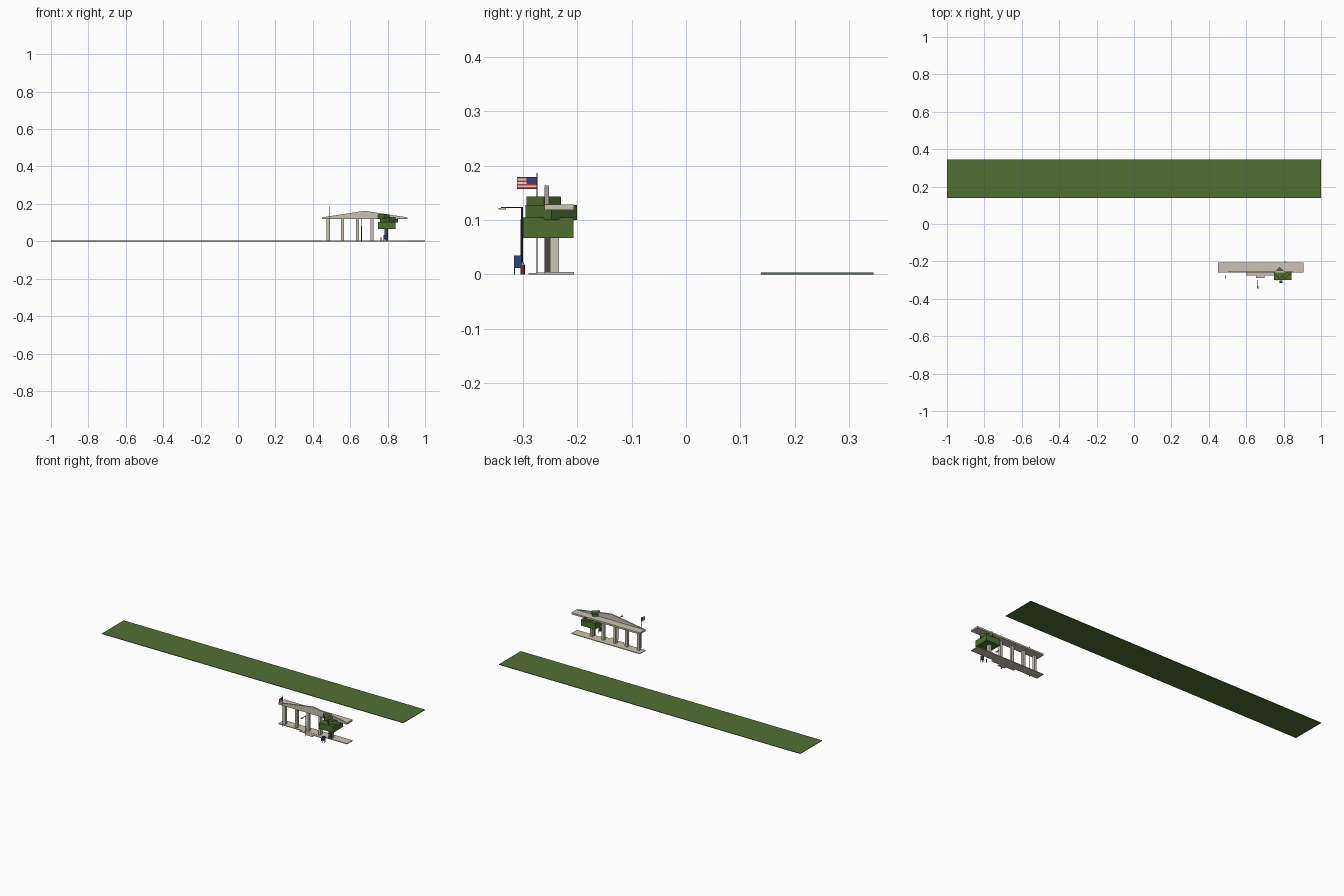
import bpy, bmesh, math
from mathutils import Matrix, Vector

if "Cube" in bpy.data.objects:
    bpy.data.objects.remove(bpy.data.objects["Cube"])


def mat(name, rgb):
    m = bpy.data.materials.new(name)
    m.diffuse_color = (*rgb, 1)
    m.use_nodes = True
    m.node_tree.nodes["Principled BSDF"].inputs["Base Color"].default_value = m.diffuse_color
    return m


GRASS = mat("grass green", (0.085, 0.16, 0.036))
LEAF = mat("leaf green", (0.08, 0.155, 0.03))
STONE = mat("pale stone", (0.6, 0.55, 0.45))
BARK = mat("dark bark", (0.07, 0.055, 0.045))
METAL = mat("dark metal", (0.04, 0.045, 0.05))
RED = mat("red", (0.5, 0.04, 0.025))
WHITE = mat("white", (0.75, 0.73, 0.7))
BLUE = mat("navy blue", (0.03, 0.055, 0.2))


def finish(name, bm, m):
    bmesh.ops.recalc_face_normals(bm, faces=bm.faces)
    me = bpy.data.meshes.new(name)
    bm.to_mesh(me)
    bm.free()
    me.materials.append(m)
    ob = bpy.data.objects.new(name, me)
    bpy.context.collection.objects.link(ob)
    return ob


def box(name, m, x, y, z, turn=0):
    """Box from (min, max) ranges, optionally turned about its own z axis."""
    c = Vector([(a + b) / 2 for a, b in (x, y, z)])
    s = [b - a for a, b in (x, y, z)]
    bm = bmesh.new()
    bmesh.ops.create_cube(bm, size=1)
    bm.transform(Matrix.Translation(c) @ Matrix.Rotation(math.radians(turn), 4, 'Z')
                 @ Matrix.Diagonal((*s, 1)))
    return finish(name, bm, m)


def tube(name, m, x, y, z0, z1, r0, r1=None, n=8):
    bm = bmesh.new()
    bmesh.ops.create_cone(bm, cap_ends=True, segments=n, radius1=r0,
                          radius2=r0 if r1 is None else r1, depth=z1 - z0)
    bm.transform(Matrix.Translation((x, y, (z0 + z1) / 2)))
    return finish(name, bm, m)


# lawn strip
box("lawn", GRASS, (-1, 1), (0.138, 0.345), (0.0, 0.003))

# pavilion floor and steps
box("pavilion_floor", STONE, (0.45, 0.905), (-0.26, -0.206), (0, 0.004))
box("wide_step", STONE, (0.6, 0.752), (-0.275, -0.26), (0, 0.003))
box("narrow_step", STONE, (0.652, 0.697), (-0.29, -0.275), (0, 0.002))

# columns
for i in range(5):
    x = 0.482 + i * 0.078
    box(f"column_{i + 1}", STONE, (x - 0.008, x + 0.008), (-0.25, -0.234), (0.004, 0.118))

# roof slab with a thin gable along the front edge
box("roof_slab", STONE, (0.45, 0.905), (-0.26, -0.206), (0.118, 0.128))
bm = bmesh.new()
f = bm.faces.new([bm.verts.new(p) for p in
                  ((0.45, -0.26, 0.128), (0.905, -0.26, 0.128), (0.677, -0.26, 0.163))])
ext = bmesh.ops.extrude_face_region(bm, geom=[f])
bmesh.ops.translate(bm, vec=(0, 0.008, 0),
                    verts=[v for v in ext["geom"] if isinstance(v, bmesh.types.BMVert)])
finish("gable", bm, STONE)

# tree
box("tree_trunk", BARK, (0.784, 0.799), (-0.26, -0.25), (0, 0.07))
box("lower_leaves", LEAF, (0.749, 0.841), (-0.30, -0.207), (0.067, 0.104))
box("middle_leaves", LEAF, (0.774, 0.841), (-0.281, -0.214), (0.1, 0.127), 45)
box("upper_leaves", LEAF, (0.757, 0.802), (-0.284, -0.239), (0.12, 0.143), 45)

# street lamp
tube("lamp_pole", METAL, 0.661, -0.302, 0, 0.124, 0.0025, 0.0018)
box("lamp_arm", METAL, (0.6597, 0.6623), (-0.34, -0.302), (0.1215, 0.124))
box("lamp_head", STONE, (0.657, 0.665), (-0.345, -0.331), (0.119, 0.122))

# flagpole and flag
tube("flagpole", METAL, 0.49, -0.274, 0, 0.186, 0.0013)
h = 0.022 / 7
for i in range(7):
    z = 0.157 + i * h
    box(f"flag_stripe_{i + 1}", RED if i % 2 == 0 else WHITE,
        (0.4895, 0.4905), (-0.311, -0.275), (z, z + h))
box("flag_corner", BLUE, (0.489, 0.491), (-0.293, -0.275), (0.157 + 3 * h, 0.1792))

# mailbox on four legs
box("mailbox", BLUE, (0.779, 0.793), (-0.316, -0.303), (0.012, 0.035))
for x in (0.779, 0.7915):
    for y in (-0.316, -0.3045):
        box("mailbox_leg", METAL, (x, x + 0.0015), (y, y + 0.0015), (0, 0.012))

# hydrant
tube("hydrant_body", RED, 0.765, -0.3, 0, 0.017, 0.0035)
tube("hydrant_cap", WHITE, 0.765, -0.3, 0.017, 0.023, 0.0035, 0.001)
